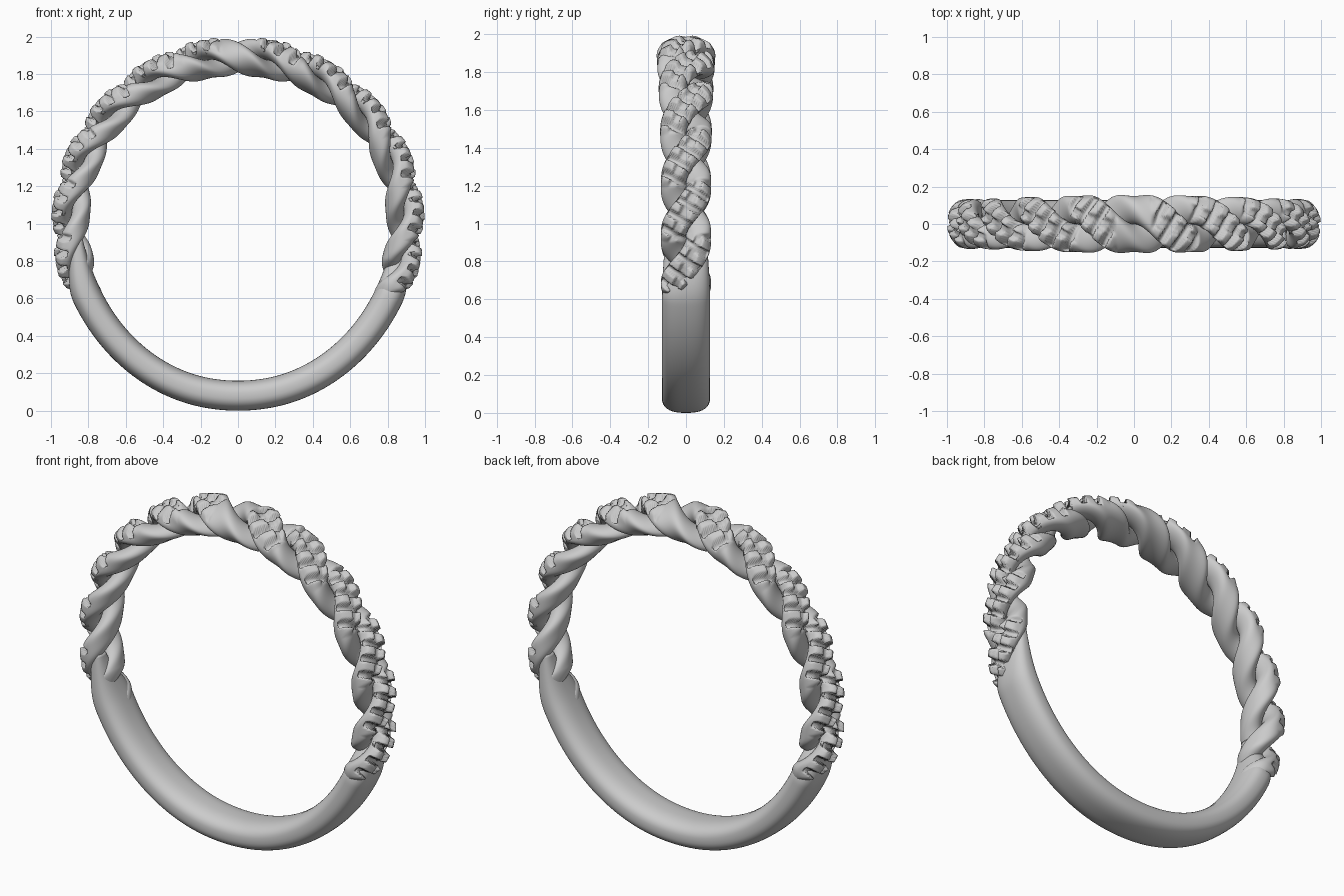
import bpy, bmesh
from math import sin, cos, pi, radians, copysign

if "Cube" in bpy.data.objects:
    bpy.data.objects.remove(bpy.data.objects["Cube"])


def step(a, b, x):
    t = max(0.0, min(1.0, (x - a) / (b - a)))
    return t * t * (3 - 2 * t)


def place(deg, r, y):
    # ring coordinates: angle clockwise from the top, radius, depth
    t = radians(deg)
    return (r * sin(t), y, 1 + r * cos(t))


def sweep(name, rings):
    bm = bmesh.new()
    rows = [[bm.verts.new(p) for p in ring] for ring in rings]
    n = len(rows[0])
    for a, b in zip(rows, rows[1:]):
        for i in range(n):
            j = (i + 1) % n
            bm.faces.new((a[i], a[j], b[j], b[i]))
    bm.faces.new(rows[0])
    bm.faces.new(rows[-1])
    bmesh.ops.recalc_face_normals(bm, faces=bm.faces)
    me = bpy.data.meshes.new(name)
    bm.to_mesh(me)
    bm.free()
    for p in me.polygons:
        p.use_smooth = True
    ob = bpy.data.objects.new(name, me)
    bpy.context.collection.objects.link(ob)


def strand(name, side):
    # side 0 lies at the front at the crown, side 1 at the back
    rings = []
    for k in range(621):
        deg = -124 + 0.4 * k
        phi = pi / 2 + pi * (0.0492 * deg + 3.9e-5 * deg * abs(deg) + side)
        # one strand ends on the band, the other flows into it
        free = (deg > 0) == (side == 0)
        lo, hi, end = (111, 124, 114) if free else (103, 114, 100)
        size = 1 - 0.85 * step(lo, hi, abs(deg))
        wide = 1.07 - 0.12 * step(15, 75, abs(deg))
        thick = 0.115 - 0.018 * step(5, 50, abs(deg))
        active = step(-0.3, 0.1, cos(phi)) * step(5, 8, abs(deg))
        active *= 1 - step(end - 1, end + 1, abs(deg))
        ring = []
        for i in range(56):
            a = 2 * pi * i / 56
            nn = 0.07 + 0.07 * size * cos(a)
            tt = thick * size * sin(a)
            rad = 0.7 * (nn * cos(phi) - tt * sin(phi))
            y = -wide * (nn * sin(phi) + tt * cos(phi))
            # bead-set outer face: cross notches plus a central channel
            c, v = cos(a + phi), sin(a + phi)
            m = active * step(0.05, 0.4, c)
            q = 0.9 * radians(deg) - 0.6 * y
            notch = step(0.0, 0.7, cos(2 * pi * q / 0.094))
            channel = 0.6 * (1 - step(0.18, 0.4, abs(v)))
            rad += m * (0.014 - 0.05 * max(notch, channel))
            ring.append(place(deg, 0.89 + rad, y))
        rings.append(ring)
    sweep(name, rings)


# two twisted bead-set strands
strand("front_strand", 0)
strand("back_strand", 1)

# plain lower band, each end narrowing into one strand
rings = []
for k in range(161):
    deg = 96 + 168 * k / 160
    d = min(deg, 360 - deg)
    s = 1 if deg < 180 else -1
    grow = step(91, 116, d)
    mid = 0.865 + 0.03 * step(96, 116, d) + 0.025 * step(116, 170, d)
    hr = 0.025 + 0.055 * grow
    hy = 0.03 + 0.097 * grow
    off = s * 0.08 * (1 - grow)
    ring = []
    for i in range(48):
        a = 2 * pi * i / 48
        ca, sa = cos(a), sin(a)
        ring.append(place(deg, mid + hr * copysign(abs(ca) ** 0.8, ca),
                          off + hy * copysign(abs(sa) ** 0.8, sa)))
    rings.append(ring)
sweep("lower_band", rings)
